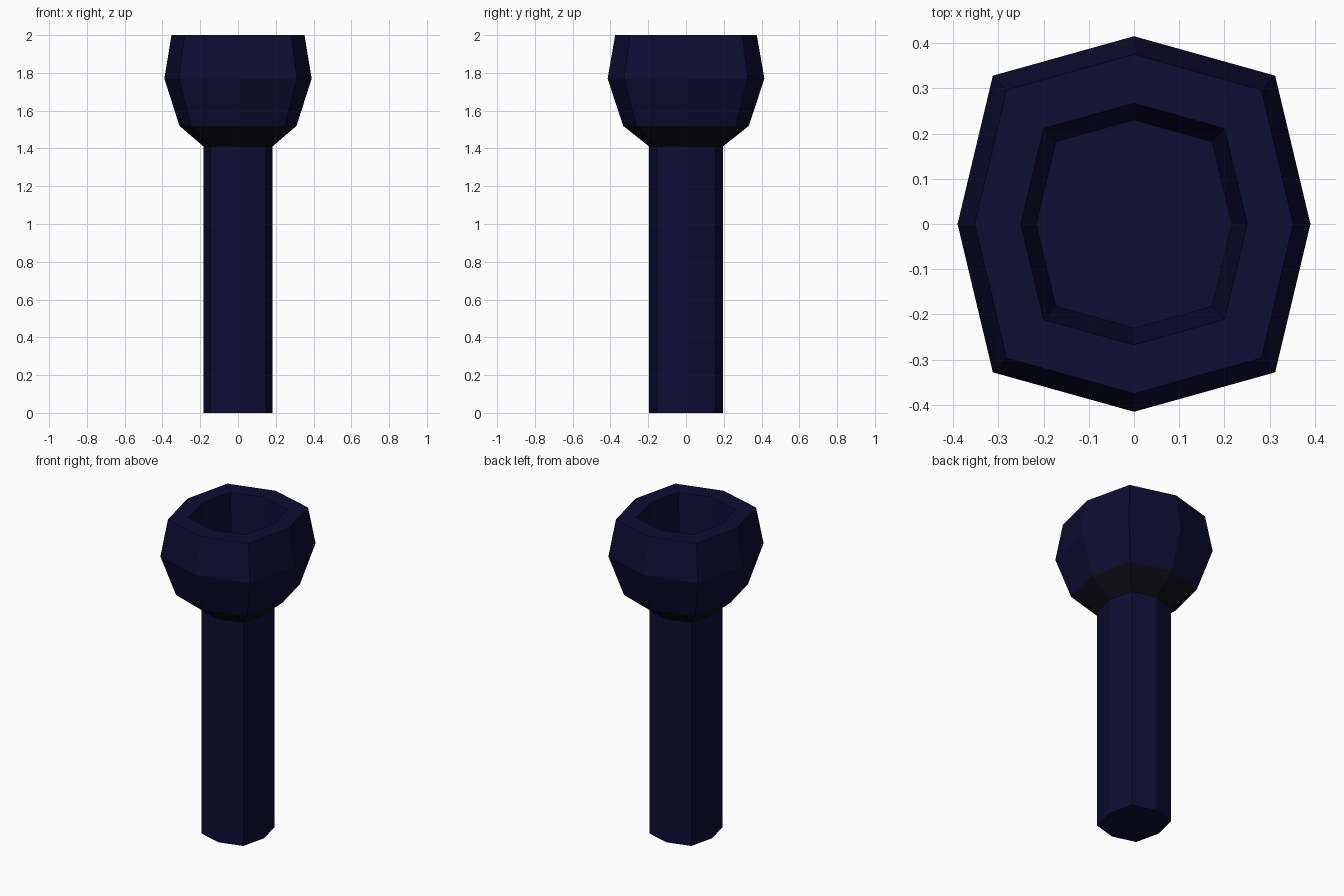
import bpy, bmesh

if "Cube" in bpy.data.objects:
    bpy.data.objects.remove(bpy.data.objects["Cube"])


def make_mat(name, rgb):
    m = bpy.data.materials.new(name)
    m.diffuse_color = (*rgb, 1.0)
    m.use_nodes = True
    m.node_tree.nodes["Principled BSDF"].inputs["Base Color"].default_value = m.diffuse_color
    return m


navy = make_mat("dark navy", (0.0042, 0.0040, 0.034))
black = make_mat("near black", (0.0050, 0.0050, 0.0085))


def octagon(x, y):
    """Slightly stretched eight-sided ring."""
    cx, cy = 0.8 * x, 0.79 * y
    return [(x, 0), (cx, cy), (0, y), (-cx, cy),
            (-x, 0), (-cx, -cy), (0, -y), (cx, -cy)]


def loft(name, rings, mats, dark_bands=()):
    """Skin octagonal rings (x radius, y radius, z); cap both ends."""
    bm = bmesh.new()
    loops = [[bm.verts.new((px, py, z)) for px, py in octagon(x, y)]
             for x, y, z in rings]
    for k, (a, b) in enumerate(zip(loops, loops[1:])):
        for i in range(8):
            j = (i + 1) % 8
            f = bm.faces.new((a[i], a[j], b[j], b[i]))
            f.material_index = 1 if k in dark_bands else 0
    bm.faces.new(loops[0][::-1])
    bm.faces.new(loops[-1])
    bmesh.ops.recalc_face_normals(bm, faces=bm.faces[:])
    me = bpy.data.meshes.new(name)
    bm.to_mesh(me)
    bm.free()
    for m in mats:
        me.materials.append(m)
    ob = bpy.data.objects.new(name, me)
    bpy.context.collection.objects.link(ob)
    return ob


# Shaft, dark collar, faceted cup and its recess in one continuous skin
loft("handle_with_cup", [
    (0.182, 0.195, 0.0),    # shaft foot
    (0.182, 0.195, 1.41),   # shaft top
    (0.31, 0.333, 1.52),    # collar top
    (0.39, 0.415, 1.77),    # widest part of cup
    (0.352, 0.375, 2.0),    # outer rim
    (0.25, 0.267, 2.0),     # inner rim
    (0.216, 0.23, 1.56),    # recess floor
], [navy, black], dark_bands=(1,))
